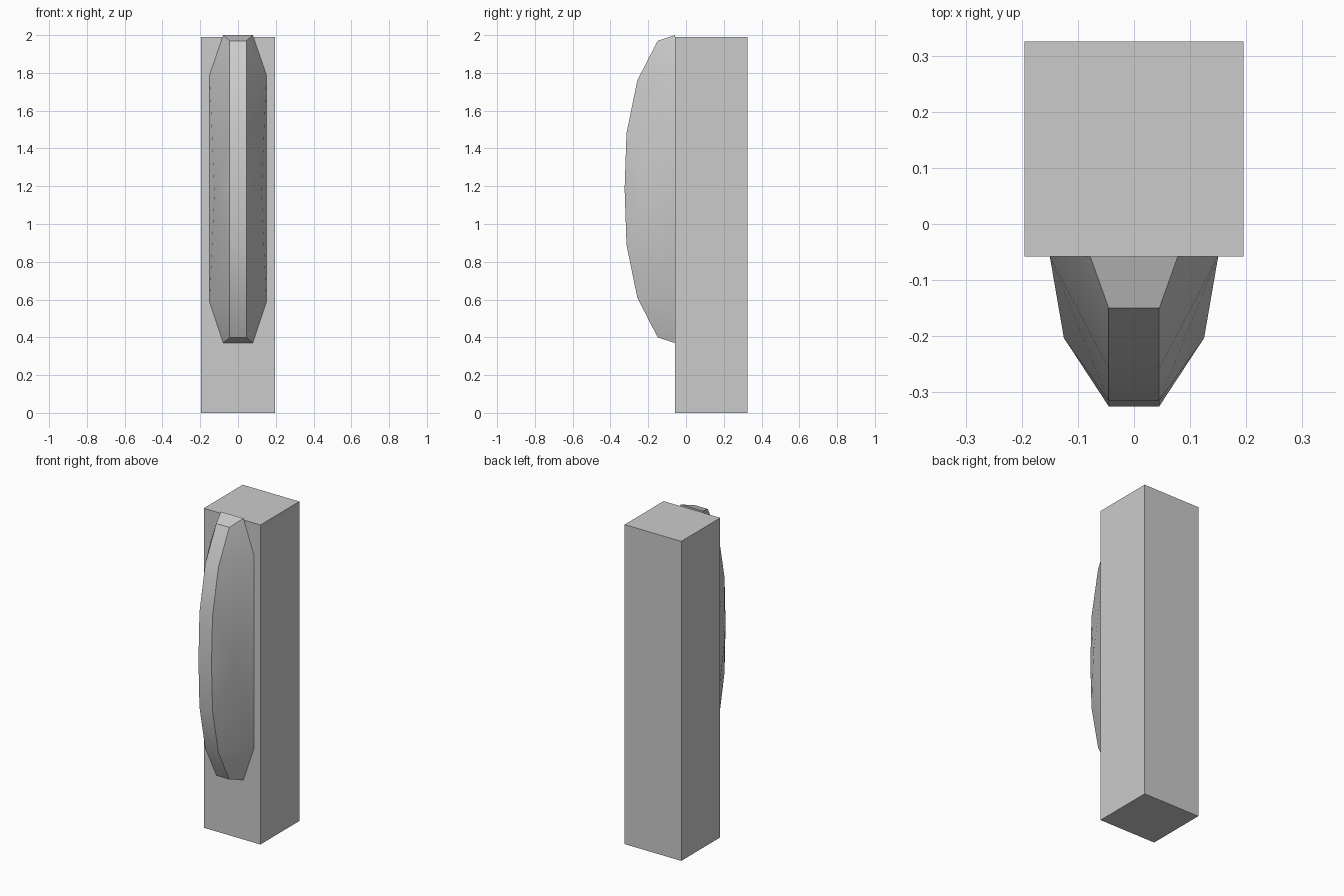
import bpy
import bmesh
import math

old = bpy.data.objects.get("Cube")
if old:
    bpy.data.objects.remove(old, do_unlink=True)

GREY = (0.6, 0.6, 0.6, 1.0)
grey = bpy.data.materials.new("plain grey")
grey.use_nodes = True
grey.diffuse_color = GREY
grey.node_tree.nodes["Principled BSDF"].inputs["Base Color"].default_value = GREY

FRONT = -0.058  # front plane of the post


def finish(name, bm):
    """Turn a bmesh into a named object with the shared material."""
    bmesh.ops.recalc_face_normals(bm, faces=bm.faces)
    mesh = bpy.data.meshes.new(name)
    bm.to_mesh(mesh)
    bm.free()
    mesh.materials.append(grey)
    obj = bpy.data.objects.new(name, mesh)
    bpy.context.collection.objects.link(obj)
    return obj


# Square post
bm = bmesh.new()
bmesh.ops.create_cube(bm, size=1)
bmesh.ops.scale(bm, vec=(0.39, 0.325 - FRONT, 1.99), verts=bm.verts)
bmesh.ops.translate(bm, vec=(0, (0.325 + FRONT) / 2, 0.995), verts=bm.verts)
finish("post", bm)

# Faceted bulging grip: one half as key points, mirrored across x
base = [(0.078, FRONT, 2.0), (0.15, FRONT, 1.79),
        (0.15, FRONT, 0.585), (0.078, FRONT, 0.37)]
bulge = [(0.122, -0.172, 1.22), (0.125, -0.203, 1.16)]
ridge_profile = [(-0.15, 0.785), (-0.258, 0.575), (-0.315, 0.295), (-0.325, 0)]
ridge = [(0.045, y, 1.185 + side * dz)
         for y, dz in ridge_profile for side in (1, -1) if dz or side > 0]

bm = bmesh.new()
for x, y, z in base + bulge + ridge:
    for side in (1, -1):
        bm.verts.new((side * x, y, z))
bmesh.ops.convex_hull(bm, input=bm.verts)
grip = finish("grip", bm)

# Smooth the bulge, keep the ridge and end facets crisp
bpy.ops.object.select_all(action="DESELECT")
grip.select_set(True)
bpy.context.view_layer.objects.active = grip
bpy.ops.object.shade_smooth_by_angle(angle=math.radians(30))
